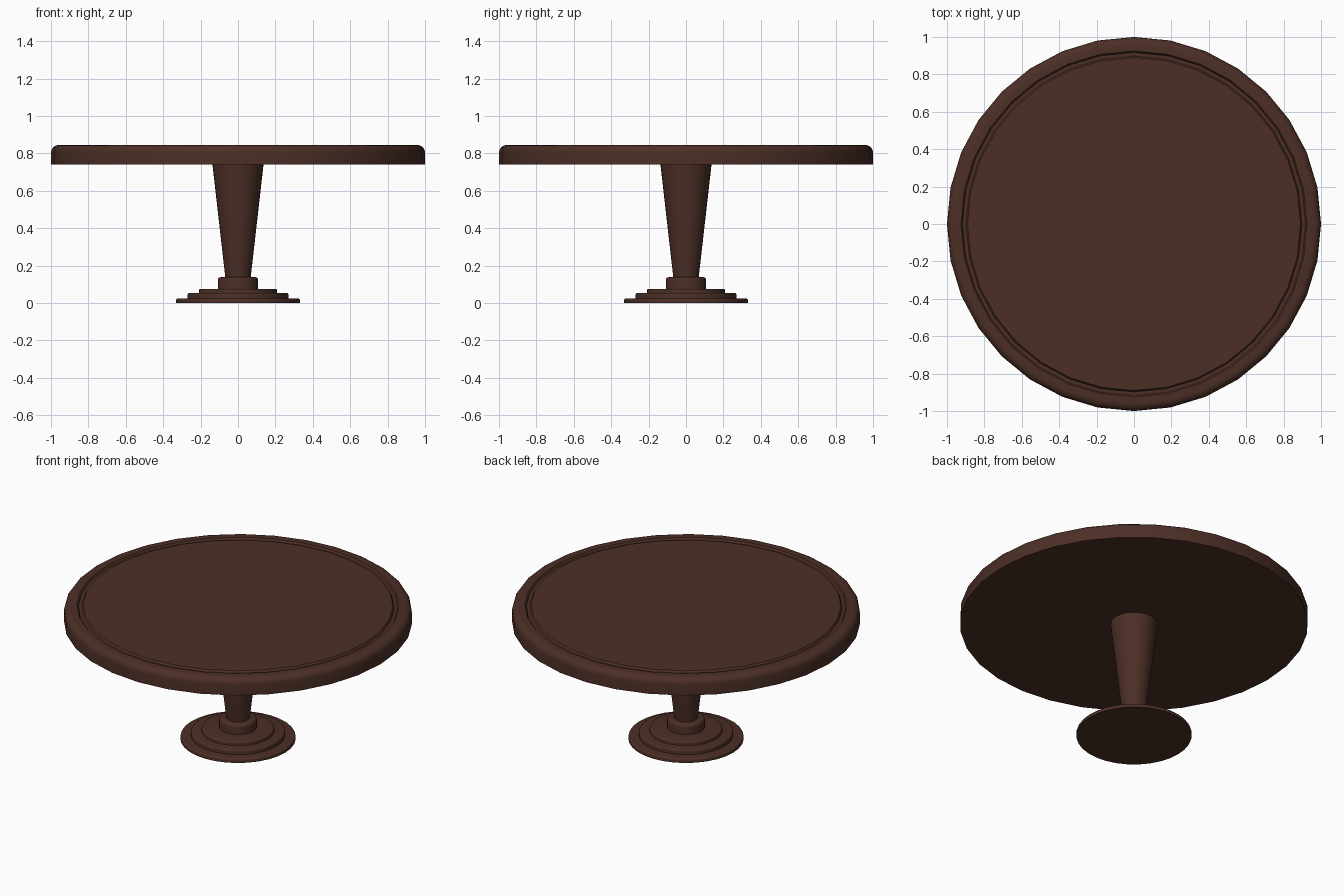
import bpy, bmesh, math

if "Cube" in bpy.data.objects:
    bpy.data.objects.remove(bpy.data.objects["Cube"])

wood = bpy.data.materials.new("dark_wood")
wood.diffuse_color = (0.072, 0.028, 0.019, 1)
wood.use_nodes = True
wood.node_tree.nodes["Principled BSDF"].inputs["Base Color"].default_value = wood.diffuse_color


def lathe(name, profile, sides=32):
    """Spin a (radius, z) profile, listed bottom to top, into a closed solid."""
    bm = bmesh.new()
    rings = []
    for r, z in profile:
        rings.append([bm.verts.new((r * math.cos(2 * math.pi * i / sides),
                                    r * math.sin(2 * math.pi * i / sides), z))
                      for i in range(sides)])
    for a, b in zip(rings, rings[1:]):
        for i in range(sides):
            j = (i + 1) % sides
            bm.faces.new((a[i], a[j], b[j], b[i]))
    bm.faces.new(rings[0][::-1])
    bm.faces.new(rings[-1])
    mesh = bpy.data.meshes.new(name)
    bm.to_mesh(mesh)
    bm.free()
    mesh.materials.append(wood)
    obj = bpy.data.objects.new(name, mesh)
    bpy.context.collection.objects.link(obj)
    bpy.ops.object.select_all(action='DESELECT')
    obj.select_set(True)
    bpy.context.view_layer.objects.active = obj
    bpy.ops.object.shade_smooth_by_angle(angle=math.radians(35))
    return obj


def rounded(r, z0, z1, bevel, steps=4):
    """Disc profile with a rounded upper edge."""
    pts = [(r, z0)]
    for k in range(steps + 1):
        a = math.pi / 2 * k / steps
        pts.append((r - bevel + bevel * math.cos(a), z1 - bevel + bevel * math.sin(a)))
    return pts


# Table top with a shallow ring groove near the rim
groove = [(0.925, 0.845), (0.917, 0.833), (0.898, 0.833), (0.89, 0.845)]
lathe("table_top", rounded(1.0, 0.74, 0.845, 0.04) + groove)

# Tapered pedestal column
lathe("column", [(0.066, 0.12), (0.137, 0.745)])

# Stepped round foot and the collar under the column
for name, r, z0, z1, bevel in (
        ("foot_lower_step", 0.331, 0.0, 0.025, 0.01),
        ("foot_middle_step", 0.271, 0.02, 0.053, 0.01),
        ("foot_upper_step", 0.209, 0.045, 0.076, 0.01),
        ("collar", 0.108, 0.07, 0.138, 0.016)):
    lathe(name, rounded(r, z0, z1, bevel))
